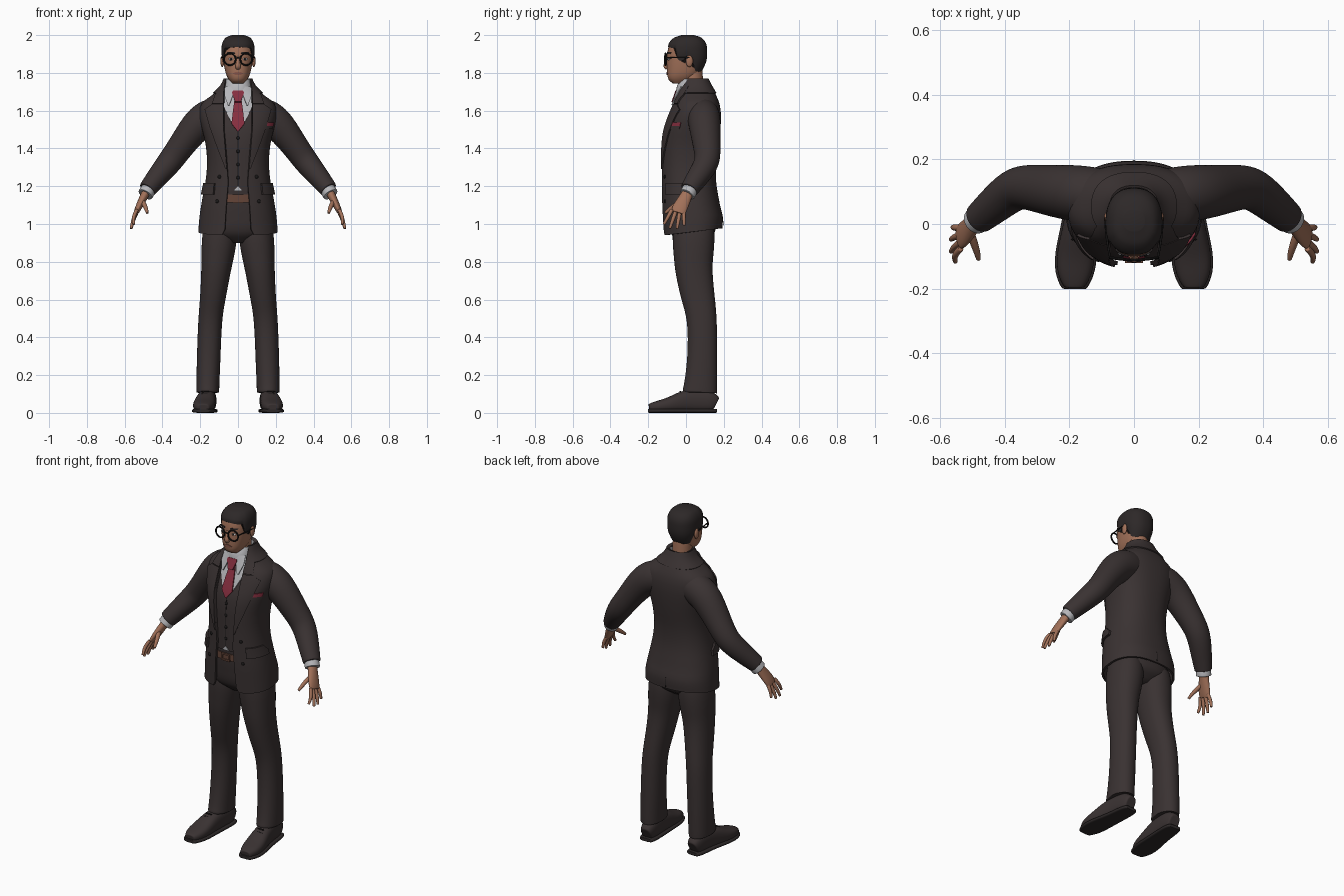
import bpy, bmesh, math
from mathutils import Vector

if "Cube" in bpy.data.objects:
    bpy.data.objects.remove(bpy.data.objects["Cube"])

P = 2.35  # roundness of the body cross-sections


def mat(name, *rgb):
    m = bpy.data.materials.new(name)
    m.diffuse_color = (*rgb, 1)
    m.use_nodes = True
    m.node_tree.nodes["Principled BSDF"].inputs["Base Color"].default_value = m.diffuse_color
    return m


SUIT = mat("dark suit cloth", 0.042, 0.032, 0.032)
SHIRT = mat("light shirt", 0.47, 0.47, 0.49)
TIE = mat("wine red", 0.24, 0.028, 0.05)
SKIN = mat("skin", 0.36, 0.165, 0.10)
HAIR = mat("hair", 0.026, 0.021, 0.021)
BLACK = mat("black", 0.01, 0.009, 0.009)
LEATHER = mat("brown leather", 0.13, 0.06, 0.04)
LIPS = mat("lips", 0.27, 0.10, 0.07)

# cross-sections: z, half width, front y, back y
JACKET = [(0.94, .210, -.122, .192), (1.02, .205, -.126, .195), (1.10, .195, -.130, .180),
          (1.22, .173, -.131, .160), (1.32, .164, -.131, .160), (1.42, .171, -.130, .173),
          (1.50, .190, -.119, .182), (1.58, .205, -.090, .185), (1.64, .190, -.064, .176),
          (1.69, .128, -.046, .155), (1.73, .088, -.032, .132), (1.77, .068, -.010, .112)]
HEAD = [(1.745, .030, -.070, -.010), (1.760, .045, -.090, .030), (1.785, .060, -.098, .062),
        (1.82, .070, -.100, .085), (1.87, .078, -.100, .102), (1.91, .080, -.098, .104),
        (1.95, .076, -.086, .098), (1.98, .056, -.055, .072), (1.992, .025, -.015, .035)]
PELVIS = [(0.90, .060, -.030, .090), (0.95, .165, -.080, .150), (1.05, .178, -.100, .152),
          (1.18, .150, -.108, .135)]
NECKBAND = [(1.68, .080, -.052, .110), (1.73, .067, -.042, .102), (1.765, .061, -.022, .102)]


def at(tab, z):
    """Smooth interpolation of a section table."""
    n = len(tab) - 1
    z = min(max(z, tab[0][0]), tab[n][0])
    i = max(k for k in range(n) if tab[k][0] <= z)
    h = tab[i + 1][0] - tab[i][0]
    t = (z - tab[i][0]) / h

    def slope(k, c):
        a, b = tab[max(k - 1, 0)], tab[min(k + 1, n)]
        return (b[c] - a[c]) / (b[0] - a[0]) * h
    return [(2*t**3 - 3*t*t + 1) * tab[i][c] + (t**3 - 2*t*t + t) * slope(i, c)
            + (3*t*t - 2*t**3) * tab[i + 1][c] + (t**3 - t*t) * slope(i + 1, c)
            for c in range(1, len(tab[0]))]


def spow(v, p=P):
    return math.copysign(abs(v) ** (2 / p), v)


def surf(tab, th, z, off=0):
    """Point on a sectioned body; angle 0 is the front, 90 degrees is +x."""
    a, yf, yb = at(tab, z)
    return Vector(((a + off) * spow(math.sin(th)),
                   (yf + yb) / 2 - ((yb - yf) / 2 + off) * spow(math.cos(th)), z))


def angle(tab, x, z, off=0):
    r = max(-1, min(1, x / (at(tab, z)[0] + off)))
    return math.asin(math.copysign(abs(r) ** (P / 2), r))


def finish(o, m, mirror=False, sub=0, thick=0, side=1):
    o.data.materials.clear()
    o.data.materials.append(m)
    if sub:
        o.modifiers.new("smooth", 'SUBSURF').levels = sub
    if thick:
        s = o.modifiers.new("thickness", 'SOLIDIFY')
        s.thickness, s.offset = thick, side
    if mirror:
        o.modifiers.new("mirror", 'MIRROR')
    return o


def grid(name, rows, m, closed=False, caps=False, **kw):
    """Quad mesh from rows of points."""
    bm = bmesh.new()
    vs = [[bm.verts.new(p) for p in r] for r in rows]
    n = len(rows[0])
    for a, b in zip(vs, vs[1:]):
        for j in range(n if closed else n - 1):
            k = (j + 1) % n
            bm.faces.new((a[j], a[k], b[k], b[j]))
    if caps:
        bm.faces.new(vs[0][::-1])
        bm.faces.new(vs[-1])
        bmesh.ops.recalc_face_normals(bm, faces=bm.faces)
    me = bpy.data.meshes.new(name)
    bm.to_mesh(me)
    bm.free()
    o = bpy.data.objects.new(name, me)
    bpy.context.collection.objects.link(o)
    return finish(o, m, **kw)


def body(name, tab, m, z0, z1, off=0, n=48, steps=28, caps=True, **kw):
    rows = [[surf(tab, 2 * math.pi * j / n, z0 + (z1 - z0) * math.sin(i / steps * math.pi / 2), off)
             for j in range(n)] for i in range(steps + 1)]
    return grid(name, rows, m, closed=True, caps=caps, **kw)


def plate(name, tab, rows, m, off=0.0, thick=.006, back=False, wrap=False, n=10, lift=None, **kw):
    """Sheet lying on a body; rows are z, x start, x end (wrap goes round the back)."""
    pts = []
    for r0, r1 in zip(rows, rows[1:]):
        for k in range(5 if r1 is rows[-1] else 4):
            z, x0, x1 = (p + (q - p) * k / 4 for p, q in zip(r0, r1))
            t0, t1 = angle(tab, x0, z, off), angle(tab, x1, z, off)
            if wrap:
                t1 = 2 * math.pi - t0
            if back:
                t0, t1 = math.pi - t1, math.pi - t0
            pts.append([surf(tab, t0 + (t1 - t0) * j / n, z, off) for j in range(n + 1)])
    if lift:
        for r in pts:
            for p in r:
                p.z += lift(p)
    return grid(name, pts, m, thick=thick, **kw)


def tube(name, path, m, ref=(0, 1, 0), n=14, p=2, sub=2, **kw):
    """Loft along points x, y, z, radius across, radius along ref."""
    c = [Vector(q[:3]) for q in path]
    rings = []
    for i, q in enumerate(path):
        t = (c[min(i + 1, len(c) - 1)] - c[max(i - 1, 0)]).normalized()
        u = t.cross(Vector(ref)).normalized()
        v = u.cross(t)
        ring = [u * q[3] * spow(math.cos(2 * math.pi * j / n), p)
                + v * q[4] * spow(math.sin(2 * math.pi * j / n), p) for j in range(n)]
        sizes = (.8, 1) if i == 0 else (1, .8) if i == len(path) - 1 else (1,)
        rings += [[c[i] + d * s for d in ring] for s in sizes]
    return grid(name, rings, m, closed=True, caps=True, sub=sub, **kw)


def ball(name, loc, scale, m, **kw):
    bpy.ops.mesh.primitive_uv_sphere_add(segments=16, ring_count=10, location=loc, scale=scale)
    o = bpy.context.object
    o.name = name
    bpy.ops.object.transform_apply()
    return finish(o, m, **kw)


# jacket shell, open at the front, hem rising to the back
def hem(p):
    return .036 * max(0, min(1, (p.y + .12) / .3)) * max(0, 1 - (p.z - .94) / .15)


opening = [(.94, .085), (.97, .070), (1.1, .062), (1.22, .052), (1.35, .062), (1.5, .075),
           (1.6, .075), (1.64, .075), (1.69, .073), (1.73, .067), (1.77, .058)]
plate("jacket", JACKET, [(z, w, w) for z, w in opening], SUIT, wrap=True, n=64, lift=hem,
      thick=.012, side=-1)
plate("jacket_collar", JACKET, [(1.69, .076, 0), (1.768, .06, 0)], SUIT, wrap=True, n=40, thick=.007)
plate("collar_fold", JACKET, [(1.635, .076, .135), (1.68, .075, .118), (1.74, .066, .076)], SUIT,
      mirror=True, thick=.008)
plate("lapel", JACKET, [(1.29, .058, .064), (1.4, .066, .105), (1.52, .076, .148), (1.605, .076, .172),
                        (1.632, .076, .135)], SUIT, mirror=True, thick=.008)
plate("pocket_flap", JACKET, [(1.155, .125, .186), (1.215, .12, .172)], SUIT, mirror=True, thick=.012)
plate("breast_welt", JACKET, [(1.502, .135, .178), (1.518, .137, .182)], SUIT, thick=.005)
plate("pocket_square", JACKET, [(1.518, .137, .182), (1.538, .139, .186)], TIE, thick=.006)
plate("back_vent", JACKET, [(.985, -.002, .002), (1.05, -.001, .001)], BLACK, thick=.002, back=True, n=2)
for z, x in ((1.25, .098), (1.12, .11)):
    ball("jacket_button", surf(JACKET, angle(JACKET, x, z), z), (.010, .006, .010), BLACK, mirror=True)

# sleeves and shirt cuffs
tube("sleeve", [(.08, .09, 1.59, .085, .08), (.15, .093, 1.572, .098, .09), (.212, .098, 1.533, .090, .088),
                (.285, .108, 1.435, .075, .077), (.335, .115, 1.365, .070, .071), (.372, .108, 1.315, .067, .068),
                (.43, .06, 1.245, .058, .060), (.474, .022, 1.19, .050, .051), (.480, .017, 1.182, .049, .050)],
     SUIT, mirror=True)
tube("shirt_cuff", [(.465, .03, 1.20, .040, .042), (.488, .010, 1.160, .043, .044),
                    (.491, .007, 1.155, .042, .043)], SHIRT, mirror=True)

# waistcoat, shirt front and tie
IN = -.016
body("waistcoat", JACKET, SUIT, 1.175, 1.71, off=IN)
plate("waistcoat_seam", JACKET, [(1.2, -.0015, .0015), (1.49, -.0015, .0015)], BLACK, off=IN, thick=.002, n=2)
for i in range(4):
    z = 1.455 - .07 * i
    ball("waistcoat_button", surf(JACKET, 0, z, IN), (.009, .006, .009), BLACK)
plate("shirt_front", JACKET, [(1.488, -.002, .002), (1.55, -.042, .042), (1.62, -.074, .074),
                              (1.71, -.078, .078)], SHIRT, off=IN, thick=.005)
plate("shirt_tail", JACKET, [(1.176, -.022, .022), (1.20, -.001, .001)], SHIRT, off=IN, thick=.003)
body("shirt_collar_band", NECKBAND, SHIRT, 1.68, 1.765, caps=False, thick=.005)
plate("shirt_collar_leaf", JACKET, [(1.628, .046, .054), (1.68, .026, .071), (1.725, .008, .066)], SHIRT,
      off=.004, thick=.007, mirror=True)
plate("tie", JACKET, [(1.488, -.001, .001), (1.53, -.034, .034), (1.60, -.026, .026), (1.67, -.016, .016)],
      TIE, off=IN + .006, thick=.008)
plate("tie_knot", JACKET, [(1.643, -.015, .015), (1.692, -.031, .031), (1.703, -.026, .026)], TIE,
      off=.003, thick=.012)

# belt and trousers
body("trouser_hips", PELVIS, SUIT, .90, 1.18)
plate("belt", JACKET, [(1.115, -.09, .09), (1.155, -.09, .09)], LEATHER, off=-.022, thick=.005)
for z in (1.117, 1.152):
    plate("buckle_bar", JACKET, [(z - .005, -.026, .026), (z + .005, -.026, .026)], LEATHER, off=IN, thick=.006)
plate("buckle_side", JACKET, [(1.115, .020, .028), (1.155, .020, .028)], LEATHER, off=IN, thick=.006, mirror=True)
tube("trouser_leg", [(.095, .04, 1.0, .085, .11), (.098, .04, .92, .096, .115), (.108, .04, .83, .088, .107),
                     (.117, .04, .75, .079, .100), (.134, .065, .6, .068, .090), (.148, .087, .5, .064, .079),
                     (.155, .088, .3, .064, .079), (.160, .078, .14, .062, .090),
                     (.160, .073, .112, .062, .094), (.160, .073, .108, .061, .093)],
     SUIT, n=16, p=2.2, mirror=True)

# shoes: y, centre x, half width, height
shoe = [(.158, .155, .034, .085), (.125, .157, .046, .12), (.05, .162, .048, .128), (-.02, .17, .053, .115),
        (-.09, .179, .061, .078), (-.15, .184, .057, .062), (-.195, .185, .034, .046)]
tube("shoe", [(x, y, h / 2 + .003, w, h / 2) for y, x, w, h in shoe], SUIT, ref=(0, 0, 1), p=2.6, mirror=True)
tube("shoe_sole", [(x, y * 1.03, .011, w + .006, .011) for y, x, w, h in shoe], HAIR, ref=(0, 0, 1), p=4,
     mirror=True)
for i in range(3):  # laces
    y = -.03 - .018 * i
    ball("shoe_lace", (.172 - y * .05, y, .112 - .012 * i), (.022, .004, .005), BLACK, mirror=True)

# hands
tube("palm", [(.476, .022, 1.19, .024, .028), (.503, -.006, 1.135, .022, .034), (.528, -.033, 1.085, .018, .043),
              (.540, -.043, 1.058, .013, .038)], SKIN, mirror=True)
fingers = [(-.075, 1.075, .552, -.117, .998), (-.055, 1.065, .566, -.086, .976),
           (-.033, 1.062, .566, -.048, .974), (-.012, 1.065, .560, -.010, .992)]
for y, z, tx, ty, tz in fingers:
    tube("finger", [(.535, y, z, .011, .012), (.556, (y + ty) / 2, (z + tz) / 2, .011, .011),
                    (tx, ty, tz, .008, .008)], SKIN, n=8, mirror=True)
tube("thumb", [(.508, -.022, 1.125, .014, .016), (.488, -.075, 1.088, .013, .013), (.480, -.110, 1.058, .008, .008)],
     SKIN, n=8, mirror=True)

# head and face
tube("neck", [(0, .045, 1.66, .056, .058), (0, .035, 1.74, .055, .056), (0, .03, 1.83, .056, .06)], SKIN)
body("head", HEAD, SKIN, 1.745, 1.992)
tube("nose", [(0, -.094, 1.888, .008, .009), (0, -.104, 1.855, .011, .011), (0, -.110, 1.834, .014, .017),
              (0, -.100, 1.822, .009, .013)], SKIN, ref=(1, 0, 0), n=10)
plate("lips", HEAD, [(1.789, -.012, .012), (1.797, -.027, .027), (1.806, -.010, .010)], LIPS, thick=.004)
plate("eyebrow", HEAD, [(1.900, .016, .052), (1.909, .018, .056)], HAIR, thick=.004, mirror=True)
ball("eye", (.036, -.090, 1.873), (.014, .008, .007), SHIRT, mirror=True)
ball("pupil", (.036, -.096, 1.873), (.006, .004, .006), BLACK, mirror=True)
ball("ear", (.083, .018, 1.862), (.010, .019, .031), SKIN, mirror=True)


# hair shell: hairline drops from forehead to sideburn to nape
def hairline(th):
    d = abs(math.degrees(th) - 180)  # 180 at the front, 0 at the nape
    pts = [(0, 1.80), (55, 1.81), (75, 1.86), (90, 1.89), (97, 1.86), (112, 1.87), (122, 1.93), (181, 1.938)]
    for (d0, z0), (d1, z1) in zip(pts, pts[1:]):
        if d <= d1:
            return z0 + (z1 - z0) * (d - d0) / (d1 - d0)


hair = []
for i in range(17):
    s = math.sin(i / 16 * math.pi / 2)
    row = []
    for j in range(64):
        th = 2 * math.pi * j / 64
        z = hairline(th)
        p = surf(HEAD, th, z + (1.992 - z) * s, .003 + .005 * min(1, i / 3))
        p.z += .008 * s
        row.append(p)
    hair.append(row)
grid("hair", hair, HAIR, closed=True, caps=True)

# glasses
bpy.ops.mesh.primitive_torus_add(location=(.043, -.108, 1.872), rotation=(math.pi / 2, 0, .12),
                                 major_segments=28, minor_segments=8, major_radius=.031, minor_radius=.0045)
rim = bpy.context.object
rim.name = "glasses_rim"
bpy.ops.object.transform_apply()
finish(rim, BLACK, mirror=True)
tube("glasses_bridge", [(-.014, -.109, 1.878, .004, .004), (0, -.113, 1.881, .004, .004),
                        (.014, -.109, 1.878, .004, .004)], BLACK, n=6, sub=1)
tube("glasses_arm", [(.074, -.104, 1.880, .004, .004), (.086, -.04, 1.882, .004, .004),
                     (.089, .02, 1.880, .004, .004)], BLACK, ref=(0, 0, 1), n=6, sub=1, mirror=True)

# bake modifiers and smooth, keeping crisp edges
bpy.ops.object.select_all(action='SELECT')
bpy.context.view_layer.objects.active = rim
bpy.ops.object.convert(target='MESH')
bpy.ops.object.shade_smooth_by_angle(angle=math.radians(40))
